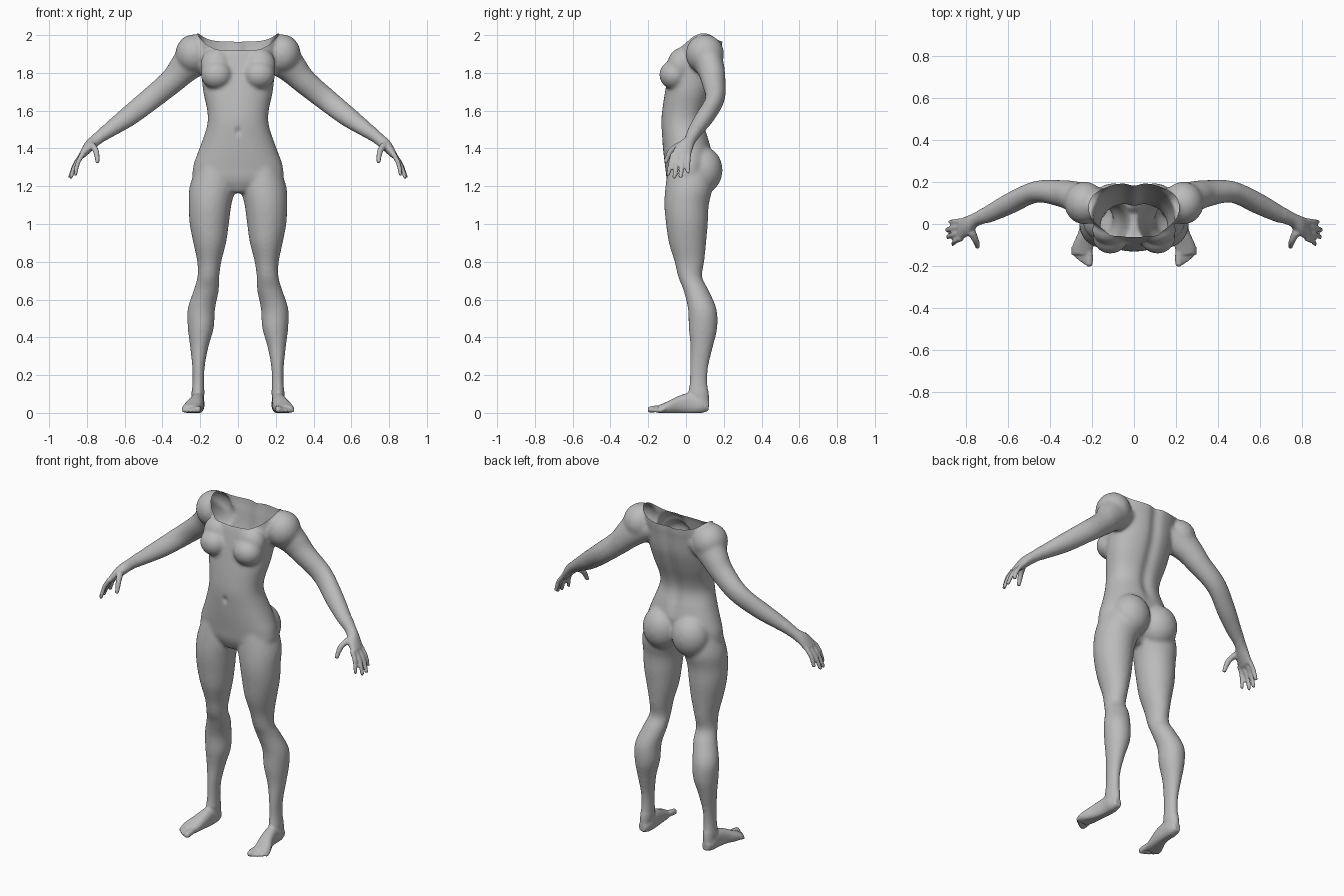
import bpy, bmesh, math
from mathutils import Vector, Matrix

cube = bpy.data.objects.get("Cube")
if cube:
    bpy.data.objects.remove(cube, do_unlink=True)

bm = bmesh.new()
X, Y, Z = Vector((1, 0, 0)), Vector((0, 1, 0)), Vector((0, 0, 1))
ARM_UP = Vector((0.72, 0, 0.69))
FINGER_UP = Vector((0.9, 0, 0.4))
THUMB_UP = Vector((0, 0.75, -0.66))


def spline(rows, steps=5):
    """Smooth curve through rows of numbers (Catmull-Rom)."""
    rows = [Vector(r) for r in rows]
    out = []
    for i in range(len(rows) - 1):
        a, b, c = rows[max(i - 1, 0)], rows[i], rows[i + 1]
        d = rows[min(i + 2, len(rows) - 1)]
        for k in range(steps):
            t = k / steps
            out.append((2 * b + (c - a) * t + (2 * a - 5 * b + 4 * c - d) * t ** 2
                        + (3 * b - a - 3 * c + d) * t ** 3) / 2)
    return out + [rows[-1]]


def loft(rows, u, v, side=1, power=1.0, n=24):
    """Closed skin over oval rings; each row is x, y, z, radius on u, radius on v."""
    rings = []
    for r in spline(rows):
        ring = []
        for i in range(n):
            c, s = math.cos(math.tau * i / n), math.sin(math.tau * i / n)
            c, s = (math.copysign(abs(w) ** power, w) for w in (c, s))
            p = Vector(r[:3]) + u * (r[3] * c) + v * (r[4] * s)
            p.x *= side
            ring.append(bm.verts.new(p))
        rings.append(ring)
    for a, b in zip(rings, rings[1:]):
        for i in range(n):
            j = (i + 1) % n
            bm.faces.new((a[i], a[j], b[j], b[i]))
    bm.faces.new(rings[0])
    bm.faces.new(rings[-1])


def ball(centre, radii, side):
    m = Matrix.Translation((centre[0] * side, *centre[1:])) @ Matrix.Diagonal((*radii, 1))
    bmesh.ops.create_uvsphere(bm, u_segments=24, v_segments=14, radius=1, matrix=m)


def digit(points, r0, r1, u, v, side):
    """Finger or toe: a tapering tube with a round tip."""
    last = len(points) - 1
    radii = [r0 + (r1 - r0) * i / last for i in range(last + 1)]
    loft([(*p, r, r) for p, r in zip(points, radii)], u, v, side, n=12)
    ball(points[-1], (r1, r1, r1), side)


def bake(obj):
    """Replace the mesh of obj with its modified result."""
    graph = bpy.context.evaluated_depsgraph_get()
    mesh = bpy.data.meshes.new_from_object(obj.evaluated_get(graph))
    old = obj.data
    obj.modifiers.clear()
    obj.data = mesh
    bpy.data.meshes.remove(old)
    return mesh


# Torso
torso = [(2.08, .21, .075, .125), (1.95, .21, .072, .124), (1.9, .205, .06, .13),
         (1.8, .195, .043, .135), (1.7, .184, .018, .129), (1.6, .163, -.008, .118),
         (1.53, .162, -.015, .116), (1.45, .186, -.002, .124), (1.38, .212, .008, .128),
         (1.3, .238, .01, .12), (1.23, .22, .0, .1), (1.165, .035, -.01, .06)]
loft([(0, y, z, rx, ry) for z, rx, y, ry in torso], X, Y, power=.9, n=40)

leg = [(1.33, .12, .09, .02, .11), (1.2, .135, .121, .016, .125), (1.1, .148, .113, .003, .118),
       (1.0, .152, .104, .005, .111), (.9, .15, .087, .008, .099), (.8, .152, .064, .018, .079),
       (.72, .157, .058, .022, .064), (.65, .168, .067, .053, .067), (.55, .194, .073, .086, .076),
       (.45, .197, .069, .09, .076), (.35, .205, .049, .083, .06), (.25, .209, .034, .07, .05),
       (.17, .21, .031, .066, .047), (.1, .212, .034, .067, .054), (.04, .215, .03, .075, .048)]
foot = [(.12, .214, .022, .035, .024), (.08, .214, .036, .042, .043), (.02, .215, .036, .05, .055),
        (-.04, .224, .041, .043, .046), (-.1, .241, .05, .028, .032), (-.145, .247, .045, .02, .02)]
arm = [(.12, .09, 1.9, .07, .06), (.22, .1, 1.88, .09, .1), (.29, .13, 1.82, .075, .082),
       (.35, .145, 1.755, .064, .068), (.465, .153, 1.66, .052, .062), (.585, .1, 1.565, .053, .055),
       (.68, .053, 1.497, .045, .042), (.745, .025, 1.45, .034, .032), (.785, -.005, 1.415, .046, .03),
       (.828, -.027, 1.362, .053, .018)]
toe_ends = (-.186, -.182, -.17, -.155, -.138)
finger_tips = ((.872, .01, 1.275), (.888, -.027, 1.252), (.884, -.062, 1.25), (.86, -.094, 1.265))

for side in (1, -1):
    # Leg, foot and toes
    loft([(x, y, z, rx, ry) for z, x, rx, y, ry in leg], X, Y, side)
    loft([(x, y, z, rx, rz) for y, x, rx, z, rz in foot], X, Z, side, power=.85)
    for i, y in enumerate(toe_ends):
        x, r = .212 + .019 * i, .018 if i == 0 else .0125 - .0005 * i
        digit([(x + .003, -.11, .026), (x, y + .025, .022), (x + .001, y, r)], r, r, X, Z, side)

    # Arm, shoulder cap, fingers and thumb
    loft(arm, Y, ARM_UP, side)
    ball((.235, .1, 1.9), (.097, .102, .104), side)
    for i, tip in enumerate(finger_tips):
        base = Vector((.82, .013 - .027 * i, 1.375))
        knuckle = base.lerp(Vector(tip), .5) + Vector((.008, 0, .003))
        digit([base, knuckle, tip], .0145, .011, Y, FINGER_UP, side)
    digit([(.775, -.03, 1.42), (.752, -.08, 1.385), (.744, -.107, 1.332)],
          .021, .012, X, THUMB_UP, side)

    # Chest and seat masses
    ball((.112, -.062, 1.79), (.085, .08, .078), side)
    ball((.115, -.03, 1.84), (.085, .07, .09), side)
    ball((.098, .088, 1.285), (.112, .106, .125), side)

bmesh.ops.recalc_face_normals(bm, faces=bm.faces)
parts = bpy.data.meshes.new("body")
bm.to_mesh(parts)
bm.free()

# Fuse the parts into one continuous skin
body = bpy.data.objects.new("body", parts)
bpy.context.collection.objects.link(body)
fuse = body.modifiers.new("fuse", 'REMESH')
fuse.mode = 'VOXEL'
fuse.voxel_size = .008
skin = bake(body)

# Soften the joins, keeping hands and feet crisp
group = body.vertex_groups.new(name="soft")
group.add([v.index for v in skin.vertices if abs(v.co.x) < .72 and v.co.z > .12], 1, 'REPLACE')
soften = body.modifiers.new("soften", 'SMOOTH')
soften.vertex_group = group.name
soften.iterations = 18
tidy = body.modifiers.new("tidy", 'SMOOTH')
tidy.iterations = 1
skin = bake(body)
body.vertex_groups.clear()


def neckline(p):
    """Height of the curved surface that cuts the neck opening."""
    return 1.92 + .19 * (p.y + .05) + 30 * p.x ** 4


bm = bmesh.new()
bm.from_mesh(skin)
for v in bm.verts:
    x, y, z = v.co
    # Spine groove
    if y > .03 and 1.38 < z:
        fade = min(1, (z - 1.38) / .1)
        v.co.y -= .014 * fade * math.exp(-(x / .035) ** 2)
    # Navel
    if y < -.05:
        v.co.y += .01 * math.exp(-(x / .014) ** 2 - ((z - 1.49) / .02) ** 2)
    # Flat sole
    v.co.z = max(v.co.z, 0)

# Open neckline: level the curved surface, cut, and bend back
for v in bm.verts:
    v.co.z -= neckline(v.co)
bmesh.ops.bisect_plane(bm, geom=bm.verts[:] + bm.edges[:] + bm.faces[:], dist=1e-5,
                       plane_co=(0, 0, 0), plane_no=Z, clear_outer=True)
for v in bm.verts:
    v.co.z += neckline(v.co)
for f in bm.faces:
    f.smooth = True
bm.to_mesh(skin)
bm.free()

# Plain grey material
grey = bpy.data.materials.new("plain_grey")
grey.use_nodes = True
colour = (.5, .5, .5, 1)
grey.diffuse_color = colour
grey.node_tree.nodes["Principled BSDF"].inputs["Base Color"].default_value = colour
skin.materials.clear()
skin.materials.append(grey)
